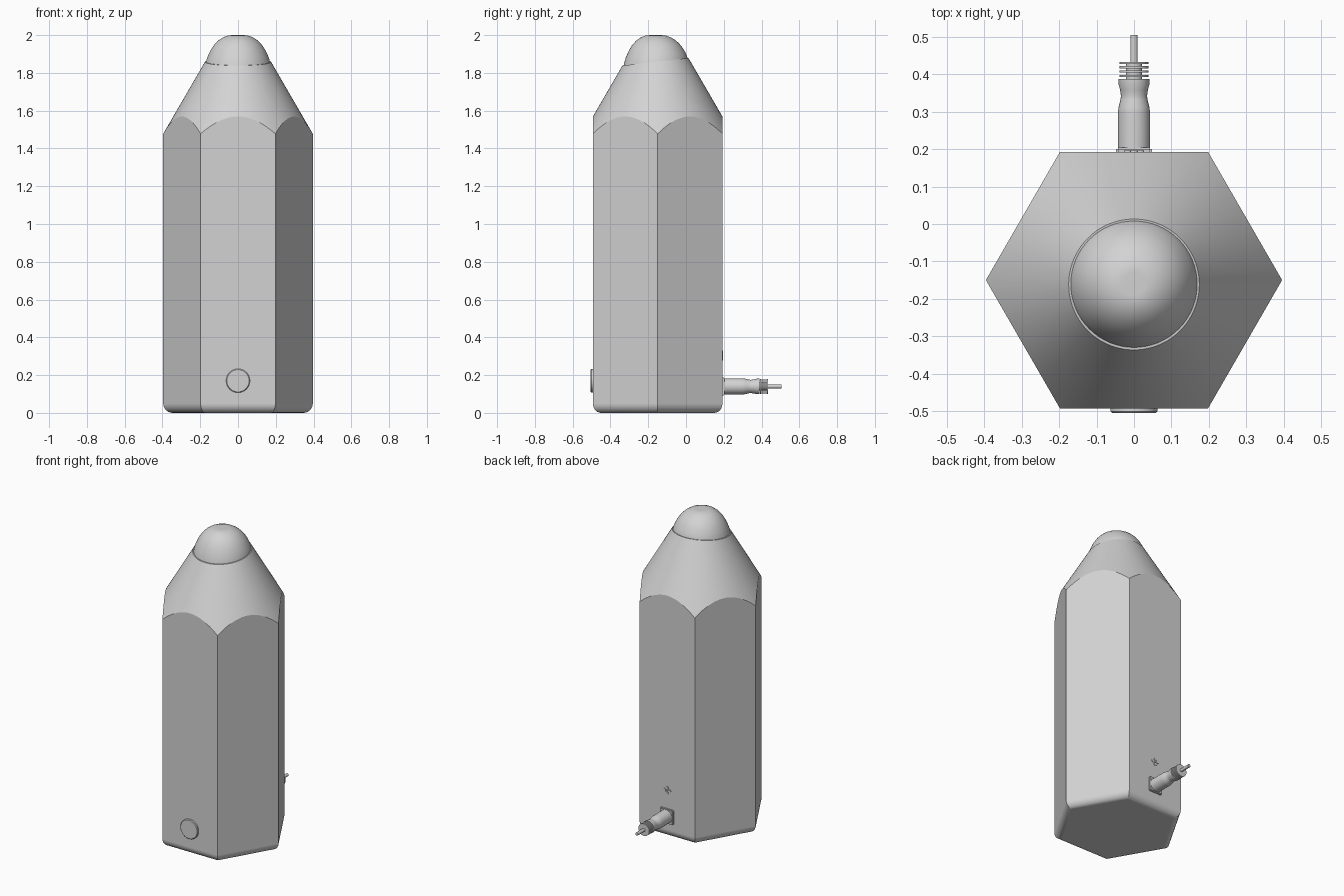
import bpy, bmesh, math
from mathutils import Vector, Matrix

cube = bpy.data.objects.get("Cube")
if cube:
    bpy.data.objects.remove(cube, do_unlink=True)

GREY = (0.65, 0.65, 0.65, 1)
mat = bpy.data.materials.new("light grey")
mat.use_nodes = True
mat.diffuse_color = GREY
mat.node_tree.nodes["Principled BSDF"].inputs["Base Color"].default_value = GREY

AXIS_Y = -0.15       # centre line of the barrel
BACK_Y = 0.193       # rear flat of the barrel
TILT = 0.115         # slope of the cut below the tip


def finish(name, bm, loc=(0, 0, 0), rot_x=0):
    bmesh.ops.recalc_face_normals(bm, faces=bm.faces)
    bm.transform(Matrix.Translation(loc) @ Matrix.Rotation(math.radians(rot_x), 4, 'X'))
    me = bpy.data.meshes.new(name)
    bm.to_mesh(me)
    bm.free()
    me.materials.append(mat)
    ob = bpy.data.objects.new(name, me)
    bpy.context.collection.objects.link(ob)
    return ob


def smooth(ob):
    bpy.ops.object.select_all(action='DESELECT')
    ob.select_set(True)
    bpy.context.view_layer.objects.active = ob
    bpy.ops.object.shade_smooth_by_angle(angle=math.radians(20))
    mod = ob.modifiers.new("flat faces", 'WEIGHTED_NORMAL')
    mod.keep_sharp = True


def lathe(profile, sides=48):
    """Closed solid turned around z from (radius, height) pairs."""
    bm = bmesh.new()
    rings = []
    for r, z in profile:
        rings.append([bm.verts.new((r * math.cos(a), r * math.sin(a), z))
                      for a in (math.tau * i / sides for i in range(sides))])
    for lo, hi in zip(rings, rings[1:]):
        for i in range(sides):
            j = (i + 1) % sides
            bm.faces.new((lo[i], lo[j], hi[j], hi[i]))
    bm.faces.new(rings[0][::-1])
    bm.faces.new(rings[-1])
    return bm


# Six-sided barrel with a rounded bottom edge
R, ROUND = 0.396, 0.05
arc = [math.radians(15 * i) for i in range(7)]
profile = [(R - ROUND + ROUND * math.sin(a), ROUND - ROUND * math.cos(a)) for a in arc]
body = finish("pencil_body", lathe(profile + [(R, 2.1)], 6), (0, AXIS_Y, 0))

# Sharpened cone, cut off by a tilted plane, trims the barrel to scallops
bm = lathe([(0.6, -0.1), (0.6, 1.126), (0.035, 2.1)], 96)
cut = bmesh.ops.bisect_plane(bm, geom=bm.verts[:] + bm.edges[:] + bm.faces[:],
                             plane_co=(0, 0, 1.86), plane_no=Vector((0, -TILT, 1)).normalized(),
                             clear_outer=True)
bmesh.ops.contextual_create(
    bm, geom=[e for e in cut["geom_cut"] if isinstance(e, bmesh.types.BMEdge)])
cutter = finish("cone_cutter", bm, (0, AXIS_Y, 0))
cutter.hide_render = True
trim = body.modifiers.new("sharpen", 'BOOLEAN')
trim.operation, trim.solver, trim.object = 'INTERSECT', 'EXACT', cutter
bpy.context.view_layer.objects.active = body
bpy.ops.object.modifier_apply(modifier=trim.name)
bpy.data.objects.remove(cutter, do_unlink=True)
smooth(body)

# Rounded tip, sheared so that its base follows the tilted cut
HEIGHT = 0.14
bm = lathe([(0.17, -0.005), (0.167, 0.01), (0.158, 0.035), (0.143, 0.065), (0.126, 0.09),
            (0.104, 0.112), (0.08, 0.128), (0.055, 0.137), (0.03, HEIGHT)], 64)
for v in bm.verts:
    v.co.z += TILT * (v.co.y - 0.011) * (1 - v.co.z / HEIGHT)
smooth(finish("tip", bm, (0, AXIS_Y - 0.011, 1.86)))

# Front button
smooth(finish("button", lathe([(0.063, 0), (0.063, 0.014), (0.059, 0.018)]),
              (0, -0.487, 0.17), 90))

# Socket plate on the back
bm = bmesh.new()
bmesh.ops.create_cube(bm, size=1, matrix=Matrix.Diagonal((0.096, 0.022, 0.096, 1)))
bmesh.ops.bevel(bm, geom=bm.edges[:], offset=0.005, segments=2, affect='EDGES')
smooth(finish("socket_plate", bm, (0, BACK_Y + 0.001, 0.14)))

# Plug with a waisted grip, ribbed sleeve and cable stub
PLUG = (0, BACK_Y, 0.14)
smooth(finish("plug_grip", lathe([(0.043, 0), (0.043, 0.105), (0.041, 0.12), (0.036, 0.14),
                                  (0.035, 0.15), (0.037, 0.165), (0.041, 0.18),
                                  (0.041, 0.195)]), PLUG, -90))
smooth(finish("plug_sleeve", lathe([(0.022, 0.19), (0.022, 0.24)]), PLUG, -90))
for i in range(4):
    y = 0.2 + 0.0115 * i
    smooth(finish(f"plug_rib_{i + 1}", lathe([(0.039, y), (0.039, y + 0.006)]), PLUG, -90))
smooth(finish("cable_stub", lathe([(0.01, 0.23), (0.01, 0.312)], 24), PLUG, -90))

# Small rosette above the plug
for i in range(4):
    a = math.tau * i / 4
    spot = (0.017 * math.cos(a), BACK_Y - 0.002, 0.305 + 0.017 * math.sin(a))
    smooth(finish(f"rosette_petal_{i + 1}", lathe([(0.01, 0), (0.009, 0.006)], 16), spot, -90))
smooth(finish("rosette_centre", lathe([(0.006, 0), (0.005, 0.006)], 16),
              (0, BACK_Y - 0.002, 0.305), -90))
